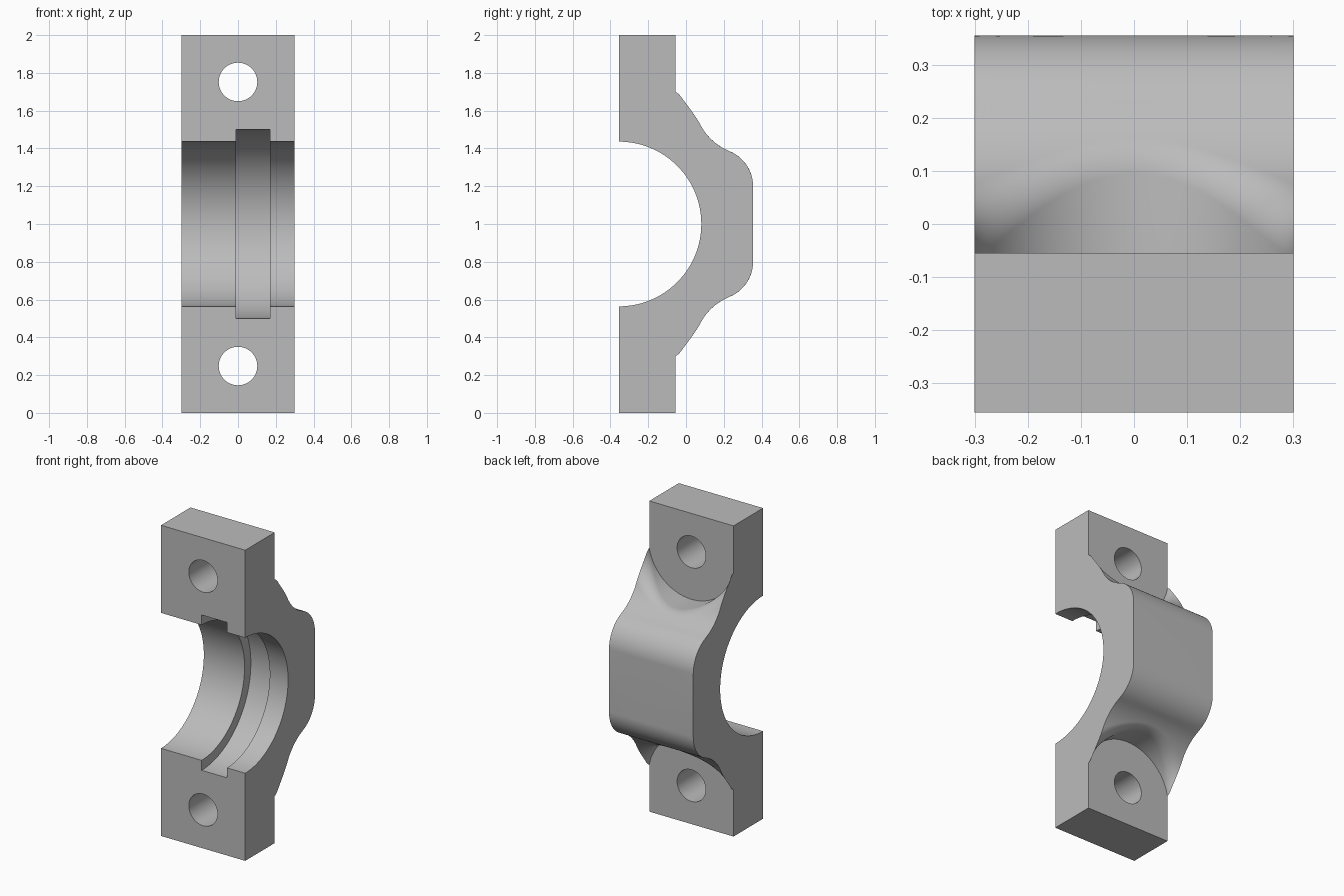
import bpy, bmesh, math

cube = bpy.data.objects.get("Cube")
if cube:
    bpy.data.objects.remove(cube, do_unlink=True)

HALF_W, FRONT, FLANGE, BACK = 0.3, -0.355, -0.055, 0.355
BOLT_Z, SPOT_R, FILLET = 0.752, 0.305, 0.1      # heights measured from the middle
CONVEX, CONCAVE, TURN = 0.2, 0.3, math.radians(22)
COLUMNS, ROWS = 64, 48

# Centres of the two tangent arcs in the saddle profile
cy, cz = BACK - CONVEX, 0.2
vy = cy + (CONVEX + CONCAVE) * math.sin(TURN)
vz = cz + (CONVEX + CONCAVE) * math.cos(TURN)
join_z = cz + CONVEX * math.cos(TURN)


def profile(z):
    """Depth and slope of the back of the saddle at height z."""
    if z <= cz:
        return BACK, 0
    if z < join_z:
        root = math.sqrt(CONVEX ** 2 - (z - cz) ** 2)
        return cy + root, (z - cz) / root
    if z < vz:
        root = math.sqrt(CONCAVE ** 2 - (z - vz) ** 2)
        return vy - root, (vz - z) / root
    return vy - CONCAVE, 0


def back_depth(x, z):
    """Saddle depth, rounded over towards the round bolt seat."""
    y, slope = profile(z)
    dist = math.hypot(x, BOLT_Z - z)
    d = max(dist - SPOT_R, 0)
    m = slope * (BOLT_Z - z) / dist
    n = math.sqrt(1 + m * m)
    if d < FILLET * (1 - m / n):
        k = FILLET - d
        y -= FILLET * n - m * k - math.sqrt(max(FILLET ** 2 - k * k, 0))
    return max(y, FLANGE)


def section(x):
    """Closed outline of the cap at one station across its width."""
    seat = BOLT_Z - math.sqrt(SPOT_R ** 2 - x * x)
    half = [(FRONT, 1.0), (FLANGE, 1.0), (FLANGE, seat)]
    for i in range(ROWS + 1):
        z = seat - (seat - cz) * (i / ROWS) ** 2
        half.append((back_depth(x, z) + (1e-4 if i == 0 else 0), z))
    return half + [(y, -z) for y, z in reversed(half)]


# Body lofted across the width
bm = bmesh.new()
rings = []
for i in range(COLUMNS + 1):
    x = HALF_W * math.sin(math.pi * (i / COLUMNS - 0.5))
    rings.append([bm.verts.new((x, y, z + 1)) for y, z in section(x)])
for a, b in zip(rings, rings[1:]):
    for j in range(len(a)):
        k = (j + 1) % len(a)
        bm.faces.new((a[j], a[k], b[k], b[j]))
bm.faces.new(rings[0])
bm.faces.new(rings[-1])
bmesh.ops.recalc_face_normals(bm, faces=bm.faces)
mesh = bpy.data.meshes.new("bearing_cap")
bm.to_mesh(mesh)
bm.free()
cap = bpy.data.objects.new("bearing_cap", mesh)
bpy.context.collection.objects.link(cap)

grey = bpy.data.materials.new("plain_grey")
grey.use_nodes = True
colour = (0.5, 0.5, 0.5, 1)
grey.diffuse_color = colour
grey.node_tree.nodes["Principled BSDF"].inputs["Base Color"].default_value = colour
mesh.materials.append(grey)


def cut(name, radius, depth, location, rotation, sides):
    """Cut a round opening through the cap."""
    bpy.ops.mesh.primitive_cylinder_add(vertices=sides, radius=radius, depth=depth,
                                        location=location, rotation=rotation)
    cutter = bpy.context.object
    cutter.name = name
    cutter.hide_render = True
    cutter.data.materials.append(grey)
    mod = cap.modifiers.new(name, "BOOLEAN")
    mod.operation, mod.solver, mod.object = "DIFFERENCE", "EXACT", cutter
    bpy.context.view_layer.objects.active = cap
    bpy.ops.object.modifier_apply(modifier=mod.name)
    bpy.data.objects.remove(cutter, do_unlink=True)


# Shaft bore, offset groove and two bolt holes
across, through = (0, math.pi / 2, 0), (math.pi / 2, 0, 0)
cut("bore", 0.436, 1, (0, FRONT, 1), across, 128)
cut("groove", 0.5, 0.18, (0.08, FRONT, 1), across, 128)
for side in (-1, 1):
    cut("bolt_hole", 0.102, 1, (0, -0.2, 1 + side * BOLT_Z), through, 64)

bpy.ops.object.select_all(action="DESELECT")
cap.select_set(True)
bpy.context.view_layer.objects.active = cap
bpy.ops.object.shade_smooth_by_angle(angle=math.radians(30))
